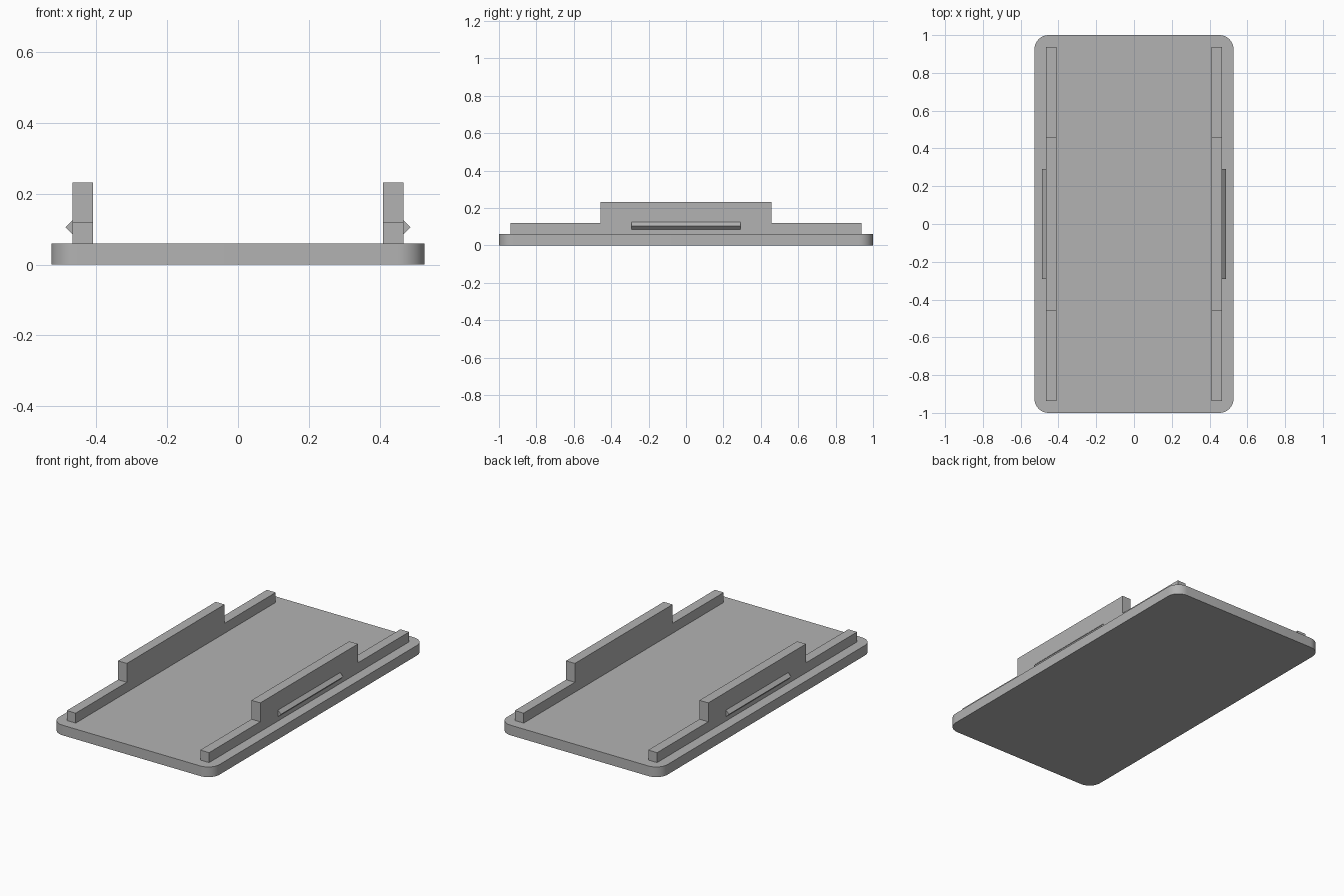
import bpy
import bmesh
import math
from mathutils import Vector

cube = bpy.data.objects.get("Cube")
if cube:
    bpy.data.objects.remove(cube, do_unlink=True)

grey = bpy.data.materials.new("light grey")
grey.use_nodes = True
colour = (0.45, 0.45, 0.45, 1)
grey.diffuse_color = colour
grey.node_tree.nodes["Principled BSDF"].inputs["Base Color"].default_value = colour


def extrude_profile(name, points, offset):
    """Make a solid by extruding a closed profile along an offset."""
    bm = bmesh.new()
    face = bm.faces.new([bm.verts.new(p) for p in points])
    result = bmesh.ops.extrude_face_region(bm, geom=[face], use_keep_orig=True)
    moved = [v for v in result["geom"] if isinstance(v, bmesh.types.BMVert)]
    bmesh.ops.translate(bm, verts=moved, vec=Vector(offset))
    bmesh.ops.recalc_face_normals(bm, faces=bm.faces)
    mesh = bpy.data.meshes.new(name)
    bm.to_mesh(mesh)
    bm.free()
    mesh.materials.append(grey)
    obj = bpy.data.objects.new(name, mesh)
    bpy.context.collection.objects.link(obj)
    return obj


# Base plate with rounded corners
half_x, half_y, thickness, radius, steps = 0.527, 1.0, 0.06, 0.075, 10
outline = []
for corner, (sx, sy) in enumerate([(1, 1), (-1, 1), (-1, -1), (1, -1)]):
    for i in range(steps + 1):
        a = math.radians(90) * (corner + i / steps)
        outline.append((sx * (half_x - radius) + radius * math.cos(a),
                        sy * (half_y - radius) + radius * math.sin(a), 0))
plate = extrude_profile("base_plate", outline, (0, 0, thickness))
bpy.ops.object.select_all(action="DESELECT")
plate.select_set(True)
bpy.context.view_layer.objects.active = plate
bpy.ops.object.shade_smooth_by_angle(angle=math.radians(30))

# Stepped rails, each with a wedge-shaped snap ridge on its outer face
inner, outer, tip = 0.409, 0.467, 0.487
end, step, low, high = 0.938, 0.458, 0.119, 0.231
rail_profile = [(-end, thickness), (end, thickness), (end, low), (step, low),
                (step, high), (-step, high), (-step, low), (-end, low)]
ridge_profile = [(outer, 0.085), (tip, 0.105), (outer, 0.125)]
ridge_half = 0.292
for side, s in (("left", 1), ("right", -1)):
    extrude_profile(side + "_rail", [(s * inner, y, z) for y, z in rail_profile],
                    (s * (outer - inner), 0, 0))
    extrude_profile(side + "_snap_ridge", [(s * x, -ridge_half, z) for x, z in ridge_profile],
                    (0, 2 * ridge_half, 0))
